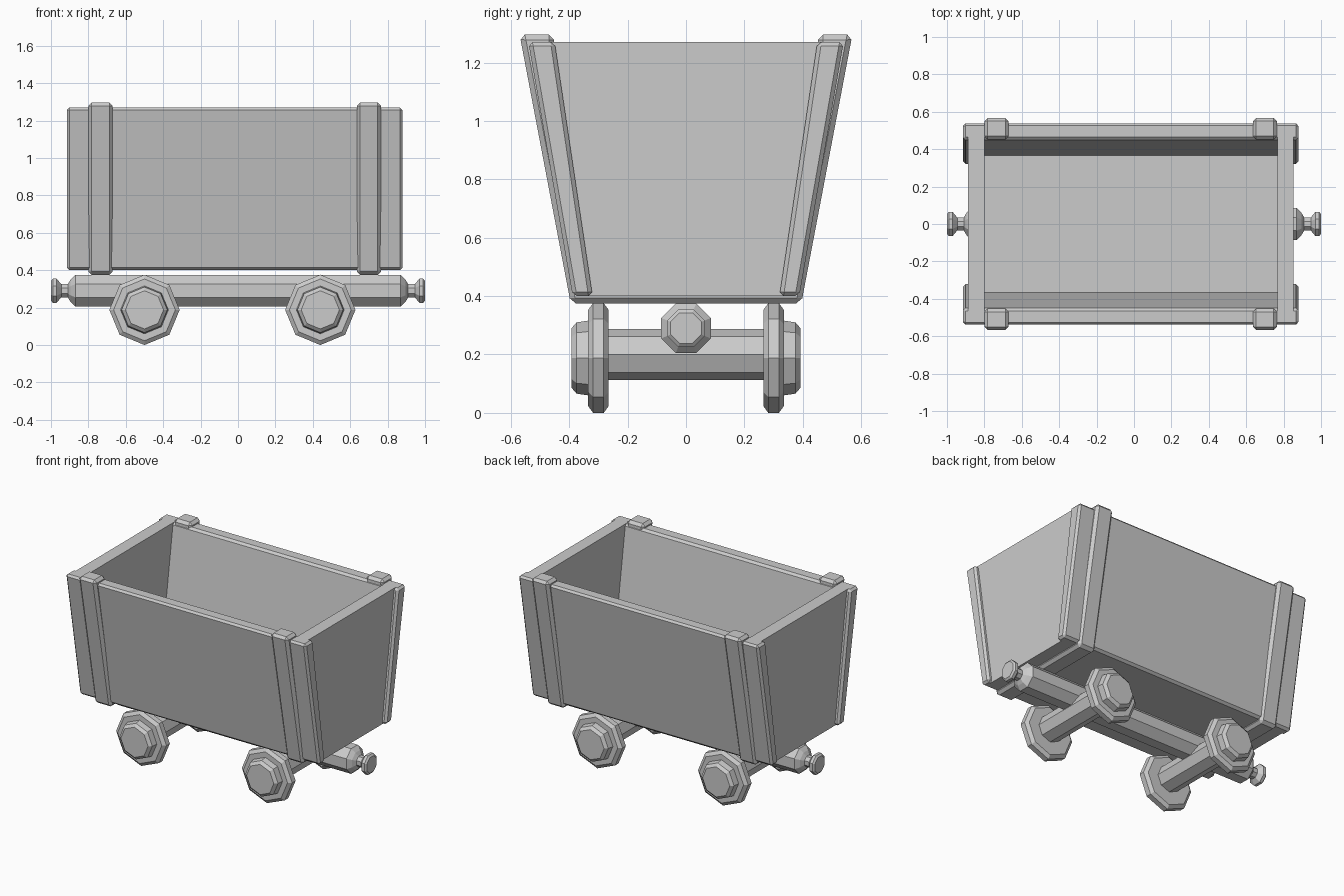
import bpy, bmesh
from math import cos, sin, pi
from mathutils import Vector

if "Cube" in bpy.data.objects:
    bpy.data.objects.remove(bpy.data.objects["Cube"])


def finish(name, bm, bevel=0):
    bmesh.ops.recalc_face_normals(bm, faces=bm.faces)
    me = bpy.data.meshes.new(name)
    bm.to_mesh(me)
    bm.free()
    ob = bpy.data.objects.new(name, me)
    bpy.context.collection.objects.link(ob)
    if bevel:
        m = ob.modifiers.new("Bevel", 'BEVEL')
        m.width = bevel
        m.segments = 1
        m.limit_method = 'ANGLE'
    return ob


def prism(name, pts, x0, x1, bevel=0):
    """Extrude a (y, z) outline along x."""
    bm = bmesh.new()
    f = bm.faces.new([bm.verts.new((x0, y, z)) for y, z in pts])
    r = bmesh.ops.extrude_face_region(bm, geom=[f])
    bmesh.ops.translate(bm, vec=(x1 - x0, 0, 0),
                        verts=[v for v in r['geom'] if isinstance(v, bmesh.types.BMVert)])
    return finish(name, bm, bevel)


def turned(name, profile, centre, axis, phase=0.0, n=8):
    """Eight-sided turned part from (position along axis, radius) pairs."""
    bm = bmesh.new()
    rings = []
    for t, r in profile:
        ring = []
        for i in range(n):
            a = 2 * pi * i / n + phase
            u, w = r * cos(a), r * sin(a)
            off = (t, u, w) if axis == 'x' else (u, t, w)
            ring.append(bm.verts.new(Vector(centre) + Vector(off)))
        rings.append(ring)
    for a, b in zip(rings, rings[1:]):
        for i in range(n):
            j = (i + 1) % n
            bm.faces.new((a[i], a[j], b[j], b[i]))
    bm.faces.new(rings[0])
    bm.faces.new(rings[-1])
    return finish(name, bm)


def mirrored(half):
    """Close a right-hand outline with its mirror image across y = 0."""
    return half + [(-y, z) for y, z in reversed(half)]


# Sloping side walls
for s, tag in ((1, "back"), (-1, "front")):
    prism(tag + "_side_wall",
          [(s * 0.32, 0.40), (s * 0.388, 0.40), (s * 0.54, 1.27), (s * 0.45, 1.27)],
          -0.915, 0.88, 0.014)

# End walls set between the sides, and the raised floor
for tag, x0, x1 in (("left", -0.888, -0.80), ("right", 0.768, 0.853)):
    prism(tag + "_end_wall", mirrored([(0.34, 0.40), (0.47, 1.27)]), x0, x1)
prism("floor", mirrored([(0.34, 0.40), (0.385, 0.71)]), -0.85, 0.82)

# U-shaped ribs wrapping under the tub
rib = mirrored([(0.395, 0.375), (0.57, 1.296), (0.452, 1.296), (0.452, 1.265), (0.335, 0.43)])
for tag, x in (("left", -0.735), ("right", 0.70)):
    prism(tag + "_rib", rib, x - 0.065, x + 0.065, 0.018)

# Chassis beam with turned buffers at both ends
turned("chassis_beam",
       [(-1.0, 0.057), (-0.99, 0.07), (-0.97, 0.07), (-0.945, 0.038), (-0.91, 0.038),
        (-0.895, 0.065), (-0.87, 0.092), (0.87, 0.092), (0.895, 0.065), (0.91, 0.038),
        (0.945, 0.038), (0.97, 0.07), (0.99, 0.07), (1.0, 0.057)],
       (0, 0, 0.29), 'x', pi / 8)

# Axles and wheels with stepped hubs
wheel = [(0.265, 0.165), (0.282, 0.188), (0.318, 0.188), (0.335, 0.165),
         (0.335, 0.128), (0.375, 0.122), (0.392, 0.102)]
for tag, x in (("left", -0.5), ("right", 0.44)):
    turned(tag + "_axle", [(-0.28, 0.088), (0.28, 0.088)], (x, 0, 0.2), 'y')
    for s, side in ((1, "back"), (-1, "front")):
        turned(f"{tag}_{side}_wheel", [(s * t, r) for t, r in wheel], (x, 0, 0.188), 'y')
